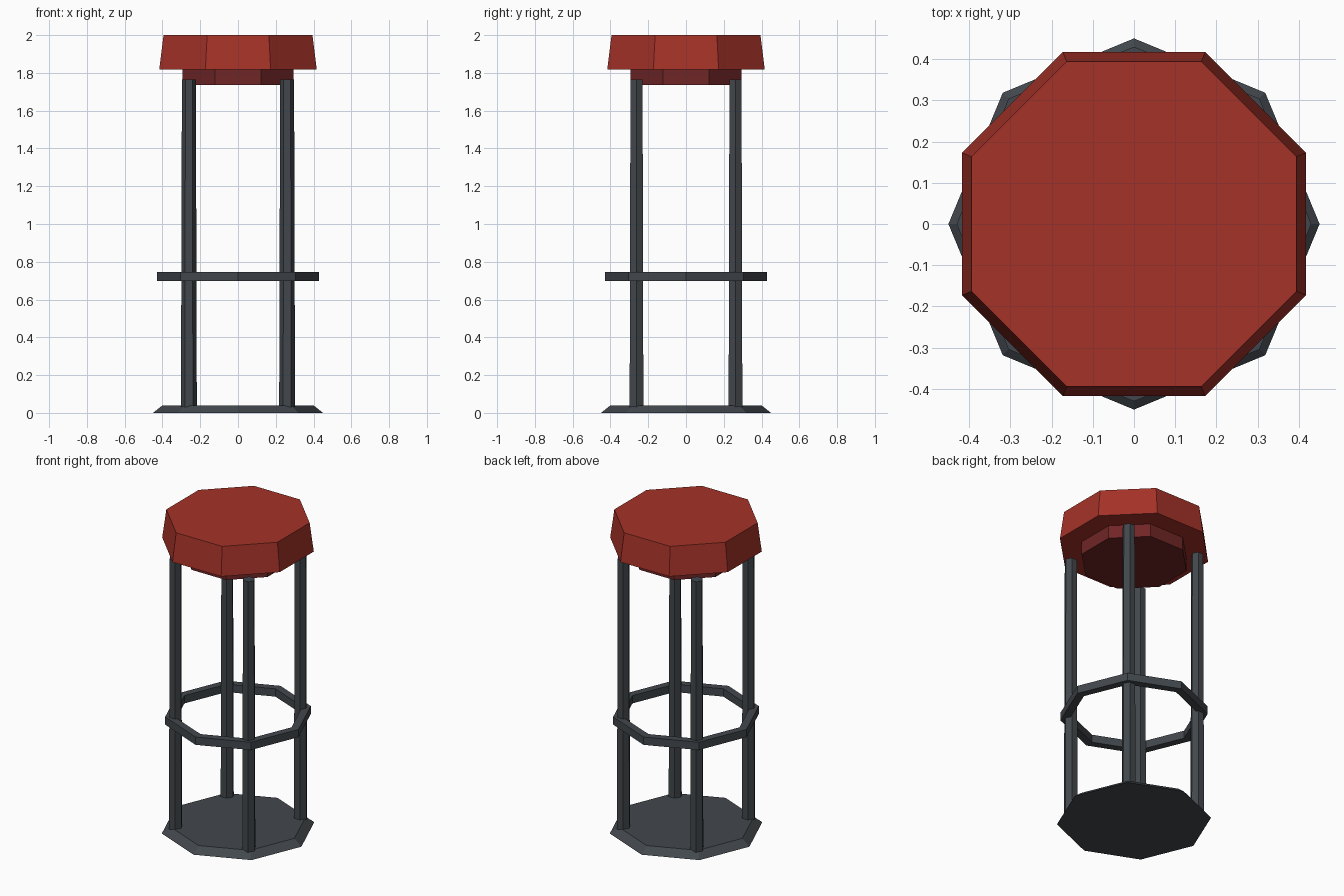
import bpy, bmesh, math

if "Cube" in bpy.data.objects:
    bpy.data.objects.remove(bpy.data.objects["Cube"])


def make_material(name, rgb):
    m = bpy.data.materials.new(name)
    m.diffuse_color = (*rgb, 1.0)
    m.use_nodes = True
    m.node_tree.nodes["Principled BSDF"].inputs["Base Color"].default_value = m.diffuse_color
    return m


RED = make_material("red cushion", (0.376, 0.032, 0.021))
MAROON = make_material("dark red underside", (0.165, 0.019, 0.019))
METAL = make_material("dark grey metal", (0.055, 0.064, 0.074))


def finish(name, bm, mat):
    bmesh.ops.recalc_face_normals(bm, faces=bm.faces)
    mesh = bpy.data.meshes.new(name)
    bm.to_mesh(mesh)
    bm.free()
    mesh.materials.append(mat)
    obj = bpy.data.objects.new(name, mesh)
    bpy.context.collection.objects.link(obj)
    return obj


def loop(bm, sides, radius, z, turn, centre=(0, 0)):
    """Regular polygon of vertices; turn is the angle of the first corner."""
    return [bm.verts.new((centre[0] + radius * math.cos(turn + math.tau * i / sides),
                          centre[1] + radius * math.sin(turn + math.tau * i / sides), z))
            for i in range(sides)]


def bridge(bm, a, b):
    n = len(a)
    for i in range(n):
        j = (i + 1) % n
        bm.faces.new((a[i], a[j], b[j], b[i]))


def prism(name, mat, sides, r_low, r_high, z_low, z_high, turn=0.0, centre=(0, 0)):
    bm = bmesh.new()
    low = loop(bm, sides, r_low, z_low, turn, centre)
    high = loop(bm, sides, r_high, z_high, turn, centre)
    bridge(bm, low, high)
    bm.faces.new(low)
    bm.faces.new(high)
    return finish(name, bm, mat)


EIGHTH = math.pi / 8
TO_CORNER = 1 / math.cos(EIGHTH)   # flat-to-centre distance -> corner radius

# Floor plate with sloping rim
prism("base_plate", METAL, 8, 0.45, 0.40, 0.0, 0.04)

# Four slightly tapered six-sided legs
for label, sx, sy in (("front_left", -1, -1), ("front_right", 1, -1),
                      ("back_left", -1, 1), ("back_right", 1, 1)):
    prism("leg_" + label, METAL, 6, 0.042, 0.037, 0.03, 1.765,
          centre=(0.26 * sx, 0.262 * sy))

# Eight-sided foot ring
bm = bmesh.new()
rings = [loop(bm, 8, r, z, 0.0)
         for r, z in ((0.43, 0.697), (0.43, 0.747), (0.38, 0.747), (0.38, 0.697))]
for i in range(4):
    bridge(bm, rings[i], rings[(i + 1) % 4])
finish("foot_ring", bm, METAL)

# Seat support and tapered cushion
prism("seat_support", MAROON, 8, 0.295 * TO_CORNER, 0.295 * TO_CORNER, 1.735, 1.83, EIGHTH)
prism("seat_cushion", RED, 8, 0.417 * TO_CORNER, 0.394 * TO_CORNER, 1.818, 2.0, EIGHTH)
